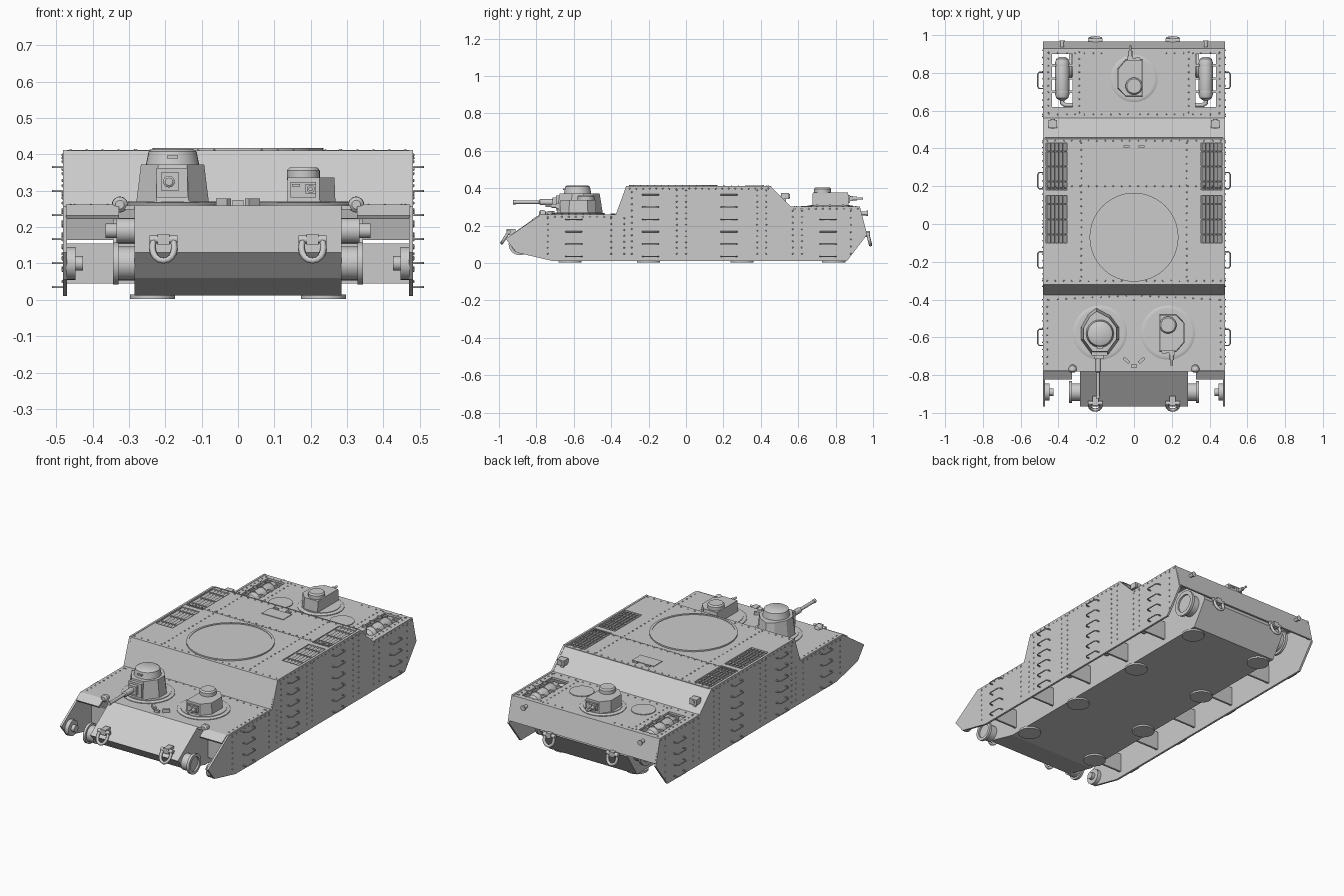
import bpy, bmesh, math
from mathutils import Vector, Matrix

if "Cube" in bpy.data.objects:
    bpy.data.objects.remove(bpy.data.objects["Cube"])

def finish(name, bm, smooth=False):
    bmesh.ops.recalc_face_normals(bm, faces=bm.faces)
    me = bpy.data.meshes.new(name)
    bm.to_mesh(me)
    bm.free()
    o = bpy.data.objects.new(name, me)
    bpy.context.collection.objects.link(o)
    if smooth:
        bpy.ops.object.select_all(action='DESELECT')
        o.select_set(True)
        bpy.context.view_layer.objects.active = o
        bpy.ops.object.shade_smooth_by_angle(angle=math.radians(35))
    return o

def boxes(name, items):
    """items: (centre, size[, euler rotation matrix])"""
    bm = bmesh.new()
    for c, s, *r in items:
        m = Matrix.Translation(c) @ (r[0] if r else Matrix()) @ Matrix.Diagonal((*s, 1))
        bmesh.ops.create_cube(bm, size=1, matrix=m)
    return finish(name, bm)

def prism(name, pts, a, b, axis='X', top=1.0, origin=(0, 0)):
    """extrude a 2D outline along X (y,z points) or Z (x,y points)"""
    bm = bmesh.new()
    rows = []
    for h, k in ((a, 1), (b, top)):
        q = [(origin[0] + u * k, origin[1] + v * k) for u, v in pts]
        rows.append([bm.verts.new((h, *p) if axis == 'X' else (*p, h)) for p in q])
    n = len(pts)
    bm.faces.new(rows[0])
    bm.faces.new(rows[1])
    for i in range(n):
        j = (i + 1) % n
        bm.faces.new((rows[0][i], rows[0][j], rows[1][j], rows[1][i]))
    return finish(name, bm)

def lathe(name, loc, prof, axis=(0, 0, 1), seg=32, closed=False):
    """revolve (radius, height) profile; closed makes a hollow ring"""
    bm = bmesh.new()
    q = Matrix.Translation(loc) @ Vector(axis).to_track_quat('Z', 'Y').to_matrix().to_4x4()
    rings = [[bm.verts.new(q @ Vector((r * math.cos(2 * math.pi * i / seg),
              r * math.sin(2 * math.pi * i / seg), h))) for i in range(seg)] for r, h in prof]
    pairs = list(zip(rings, rings[1:])) + ([(rings[-1], rings[0])] if closed else [])
    for A, B in pairs:
        for i in range(seg):
            j = (i + 1) % seg
            bm.faces.new((A[i], A[j], B[j], B[i]))
    if not closed:
        bm.faces.new(rings[0])
        bm.faces.new(rings[-1])
    return finish(name, bm, True)

def rod(name, paths, r):
    cu = bpy.data.curves.new(name, 'CURVE')
    cu.dimensions, cu.bevel_depth, cu.bevel_resolution, cu.use_fill_caps = '3D', r, 1, True
    for p in paths:
        s = cu.splines.new('POLY')
        s.points.add(len(p) - 1)
        for pt, co in zip(s.points, p):
            pt.co = (*co, 1)
    o = bpy.data.objects.new(name, cu)
    bpy.context.collection.objects.link(o)
    bpy.ops.object.select_all(action='DESELECT')
    o.select_set(True)
    bpy.context.view_layer.objects.active = o
    bpy.ops.object.convert(target='MESH')

# central hull, armour deck and thin side plates
prism("central_hull", [(-.78, .26), (-.965, .13), (-.90, .06), (-.71, .012), (.86, .012), (.95, .15),
      (.92, .29), (.553, .29), (.445, .40), (-.312, .40), (-.367, .25), (-.77, .25)], -.285, .285)
deck = prism("armour_deck", [(-.78, .26), (-.375, .26), (-.32, .41), (.45, .41), (.56, .30), (.93, .30), (.965, .165),
             (.953, .165), (.92, .288), (.553, .288), (.445, .398), (-.312, .398), (-.367, .248), (-.78, .248)], -.475, .475)
side = [(-.965, .13), (-.775, .258), (-.374, .258), (-.32, .412), (.45, .412), (.561, .302), (.93, .302),
        (.967, .15), (.86, .01), (-.71, .01), (-.906, .056)]
for s in (-1, 1):
    prism("side_plate", side, s * .470, s * .482)

# openings for the louvres and mufflers
cuts = [((s * .41, y, .405), (.11, .25, .04)) for s in (-1, 1) for y in (.025, .305)]
cuts += [((s * .38, .76, .295), (.11, .28, .05)) for s in (-1, 1)]
cutter = boxes("opening_cutter", cuts)
cutter.hide_render = True
mod = deck.modifiers.new("openings", 'BOOLEAN')
mod.object, mod.solver = cutter, 'EXACT'
bpy.context.view_layer.objects.active = deck
bpy.ops.object.modifier_apply(modifier=mod.name)
bpy.data.objects.remove(cutter)

# louvre slats and cross bars
slats = []
for s in (-1, 1):
    for y in (.025, .305):
        slats += [((s * .41 + dx, y, .398), (.026, .25, .004), Matrix.Rotation(.7, 4, 'Y')) for dx in (-.042, -.021, 0, .021, .042)]
        slats += [((s * .41, y + dy, .402), (.11, .005, .012)) for dy in (-.08, 0, .08)]
boxes("louvre_slats", slats)

# track bay: inner floor, bulkheads, front lip, hubs and mufflers
for s in (-1, 1):
    boxes("bay_floor", [((s * .378, .09, .252), (.186, .92, .008))])
    boxes("bay_bulkheads", [((s * .378, y, .10), (.186, .012, .11)) for y in (-.68, -.36, -.04, .28, .60)])
    boxes("deck_lip", [((s * .40, -.798, .242), (.145, .055, .012), Matrix.Rotation(.56, 4, 'X'))])
    for y, z, r in ((-.89, .10, .058), (.84, .15, .075)):
        lathe("drive_hub", (s * .284, y, z), [(r * .8, 0), (r * .8, .045), (r, .045), (r, .06), (r * .7, .06), (r * .7, .05)], (s, 0, 0))
    lathe("idler_bearing", (s * .472, -.89, .10), [(.045, 0), (.045, .025), (.02, .025), (.02, .045)], (-s, 0, 0))
    for y in (-.5, -.2, .12, .44):
        lathe("roller_axle", (s * .284, y, .19), [(.035, 0), (.035, .05), (.02, .05), (.02, .08)], (s, 0, 0), 20)
    lathe("muffler", (s * .38, .655, .272), [(.015, 0), (.032, .012), (.038, .03), (.038, .20), (.032, .218), (.015, .23)], (0, 1, 0), 20)
    for y in (.70, .77, .84):
        lathe("muffler_strap", (s * .38, y, .272), [(.041, -.005), (.041, .005)], (0, 1, 0), 20)
        boxes("strap_lug", [((s * (.38 + d), y, .298), (.03, .012, .012)) for d in (-.047, .047)])
    rod("exhaust_pipe", [[(s * .38, .67, .272), (s * .38, .64, .272), (s * .365, .63, .272), (s * .31, .63, .272)]], .012)
    # belly access covers
    for y in (-.62, -.2, .3, .79):
        lathe("belly_cover", (s * .235, y, .002), [(.062, 0), (.062, .012)])

# ladder rungs on the side plates
rungs = []
for s in (-1, 1):
    for y, n in ((-.6, 4), (-.19, 6), (.23, 6), (.76, 4)):
        for i in range(n):
            z = .035 + .066 * i
            rungs.append([(s * .478, y - .043, z), (s * .502, y - .043, z), (s * .509, y - .034, z),
                          (s * .509, y + .034, z), (s * .502, y + .043, z), (s * .478, y + .043, z)])
rod("side_rungs", rungs, .0035)

# towing shackles, front and rear
for s in (-1, 1):
    for d, y, z, ty in ((-1, -.948, .166, -.989), (1, .972, .155, .988)):
        x = s * .205
        boxes("shackle_bracket", [((x, y - d * .012, z), (.032, .05, .03))])
        lathe("shackle_pin", (x - .038, y, z), [(.011, 0), (.011, .076)], (1, 0, 0), 16)
        pts = [(x + .03 * math.cos(a), y + (ty - y) * t, z - .065 * t) for a, t in
               [(math.pi * k / 8, .4 + .5 * math.sin(math.pi * k / 8)) for k in range(9)]]
        rod("shackle_loop", [[(x + .028, y, z)] + pts + [(x - .028, y, z)]], .009)

# large empty turret seat and roof hatch
lathe("roof_turret_ring", (0, -.07, .40), [(.222, 0), (.235, 0), (.235, .018), (.222, .018)], seg=64, closed=True)
lathe("roof_turret_cover", (0, -.07, .40), [(.223, 0), (.223, .015)], seg=64)
boxes("roof_hatch", [((0, .36, .411), (.14, .08, .005)), ((-.04, .41, .413), (.03, .012, .01)), ((.04, .41, .413), (.03, .012, .01))])
boxes("roof_seams", [((0, y, .410), (.94, .004, .003)) for y in (.19, .455)])

def seat(name, x, y, z, r):
    lathe(name, (x, y, z - .005), [(r, 0), (r, .009), (r - .008, .013), (r - .02, .013), (r - .02, .016)], seg=40)

def gun_turret(name, x, y, z, d):
    """small six sided turret; d = 1 faces the front, -1 the rear"""
    hexa = [(-.045, -.1), (.045, -.1), (.088, -.05), (.088, .05), (.045, .095), (-.045, .095)]
    prism(name + "_body", [(u * d, v * d) for u, v in hexa], z + .008, z + .076, 'Z', .97, (x, y))
    lathe(name + "_cupola", (x, y + d * .04, z + .07), [(.045, 0), (.045, .026), (.038, .034)])
    boxes(name + "_mantlet", [((x, y - d * .1, z + .043), (.07, .012, .042)), ((x + d * .02, y - d * .11, z + .045), (.03, .02, .026)),
          ((x - d * .02, y - d * .107, z + .055), (.022, .008, .006))])
    lathe(name + "_gun", (x + d * .02, y - d * .11, z + .045), [(.011, 0), (.011, .035), (.006, .035), (.006, .065)], (0, -d, 0), 12)

seat("front_right_seat", .18, -.575, .26, .143)
gun_turret("front_right_turret", .18, -.575, .26, 1)
seat("rear_seat", 0, .77, .30, .125)
gun_turret("rear_turret", 0, .77, .30, -1)

# cannon turret, front left
seat("cannon_seat", -.18, -.575, .26, .143)
prism("cannon_turret_body", [(-.045, -.115), (.045, -.115), (.1, -.04), (.1, .03), (.055, .09), (-.02, .13),
      (-.06, .1), (-.1, .03), (-.1, -.04)], .266, .372, 'Z', .87, (-.18, -.575))
lathe("cannon_cupola", (-.18, -.58, .368), [(.074, 0), (.066, .04), (.055, .047)])
boxes("cannon_mantlet", [((-.182, -.68, .322), (.085, .03, .08)), ((-.187, -.70, .325), (.05, .03, .05)),
      ((-.18, -.652, .393), (.03, .012, .008))])
lathe("cannon_barrel", (-.19, -.71, .325), [(.016, 0), (.016, .07), (.009, .075), (.009, .2), (.011, .2), (.011, .215)], (0, -1, 0), 16)

# deck fittings: headlamps, vision blocks, rear lamps, round covers
for s in (-1, 1):
    x = s * .325
    lathe("headlamp", (x, -.785, .262), [(.012, 0), (.021, .008), (.022, .018), (.016, .034), (.006, .04)], (0, 1, 0), 20)
    rod("lamp_arm", [[(x, -.765, .25), (s * .40, -.768, .245), (s * .43, -.775, .252)]], .007)
    boxes("vision_block", [((s * .04, -.722, .268), (.04, .016, .02), Matrix.Rotation(s * .7, 4, 'Z'))])
    boxes("rear_lamp", [((s * .43, .53, .358), (.045, .042, .032)), ((s * .43, .52, .34), (.02, .03, .04))])
    lathe("rear_light", (s * .43, .55, .358), [(.012, 0), (.012, .005)], (0, 1, 0), 16)
    lathe("rear_peg", (s * .38, .93, .265), [(.01, 0), (.01, .035), (.015, .035), (.015, .042)], (0, 1, 0), 12)
    lathe("rear_deck_cover", (s * .20, .68, .297), [(.066, 0), (.066, .007)])
boxes("front_block", [((0, -.752, .266), (.03, .014, .016))])

# rivet rows: start, end, count
rows = [((0, -.40, .26), (0, -.40, .26), 1)]
for s in (-1, 1):
    for y, top, n in ((-.74, .24, 7), (-.40, .24, 7), (-.33, .24, 7), (-.29, .38, 11), (-.05, .39, 12), (0, .39, 12), (.38, .39, 12),
                      (.43, .39, 12), (.57, .28, 8), (.62, .28, 8), (.88, .28, 7)):
        rows.append(((s * .482, y, .05), (s * .482, y, top), n))
    rows += [((s * .482, -.30, .398), (s * .482, .44, .398), 22), ((s * .482, -.74, .247), (s * .482, -.40, .247), 10),
             ((s * .482, .58, .29), (s * .482, .92, .29), 10), ((s * .28, -.28, .41), (s * .28, .43, .41), 20),
             ((s * .46, -.74, .26), (s * .46, -.40, .26), 10), ((s * .29, .59, .30), (s * .29, .91, .30), 10),
             ((s * .455, .59, .30), (s * .455, .91, .30), 10), ((s * .04, -.38, .26), (s * .45, -.40, .26), 10),
             ((s * .03, .58, .30), (s * .45, .58, .30), 10), ((s * .17, .905, .30), (s * .45, .905, .30), 7)]
for y in (-.30, .20, .44):
    rows.append(((-.46, y, .41), (.46, y, .41), 22))
bm = bmesh.new()
for a, b, n in rows:
    for i in range(n):
        p = Vector(a).lerp(Vector(b), i / max(n - 1, 1))
        bmesh.ops.create_uvsphere(bm, u_segments=6, v_segments=4, radius=.0045, matrix=Matrix.Translation(p))
finish("rivets", bm)
